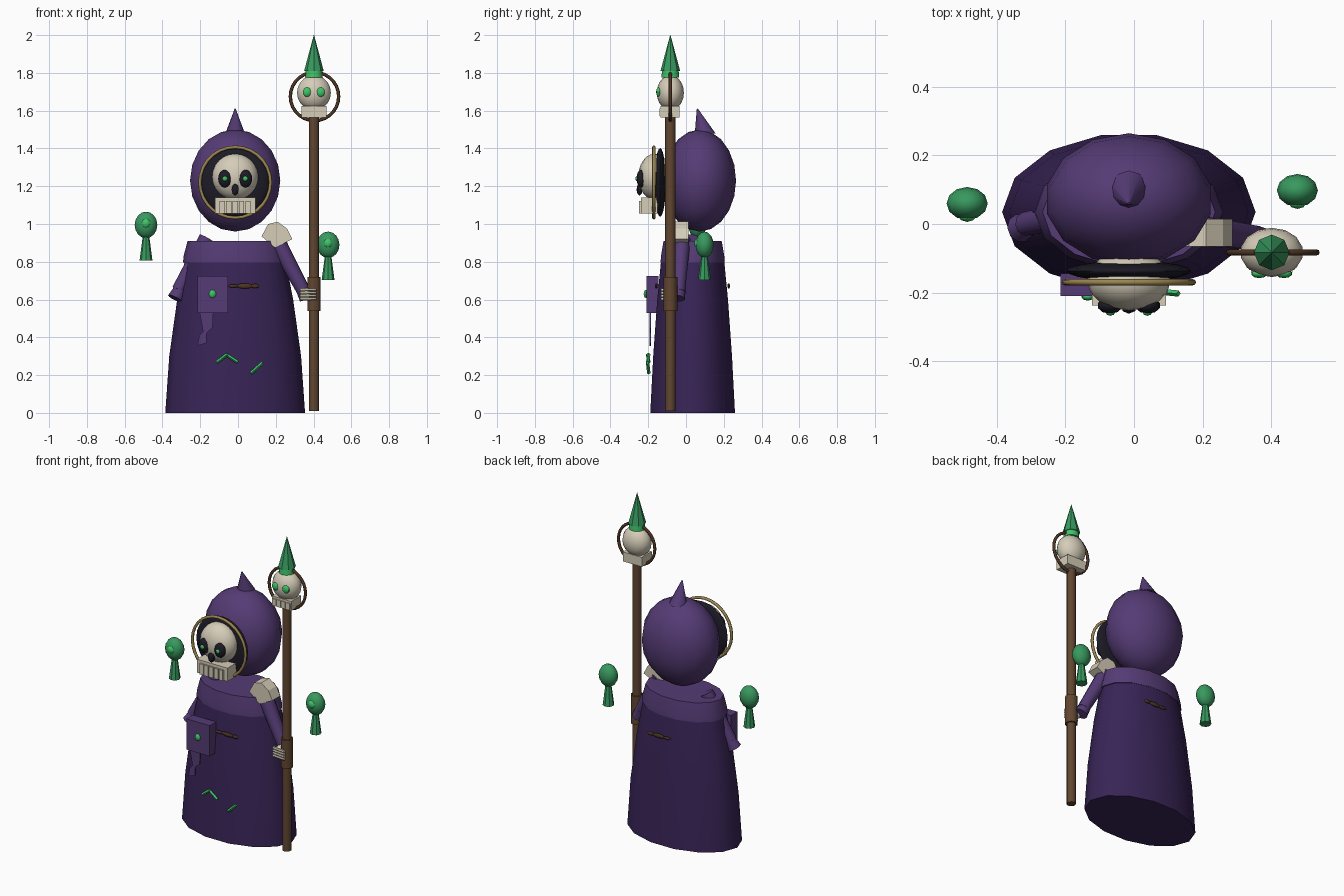
import bpy, bmesh, math
from mathutils import Vector, Matrix

if "Cube" in bpy.data.objects:
    bpy.data.objects.remove(bpy.data.objects["Cube"])


def mat(name, hexa):
    m = bpy.data.materials.new(name)
    c = [int(hexa[i:i + 2], 16) / 255 for i in (0, 2, 4)]
    m.diffuse_color = [((v + .055) / 1.055) ** 2.4 if v > .04 else v / 12.92 for v in c] + [1]
    m.use_nodes = True
    m.node_tree.nodes["Principled BSDF"].inputs["Base Color"].default_value = m.diffuse_color
    return m


ROBE = mat("robe purple", "382456")
HOOD = mat("hood purple", "553b75")
BONE = mat("bone", "d6cdb9")
DARK = mat("void black", "1c1b25")
GOLD = mat("dull gold", "9c8650")
WOOD = mat("wood brown", "614630")
BARK = mat("dark brown", "4d3523")
SPIRIT = mat("spirit green", "38995f")
GLOW = mat("glow green", "3fc468")


def finish(name, bm, material, smooth=0):
    bmesh.ops.recalc_face_normals(bm, faces=bm.faces)
    me = bpy.data.meshes.new(name)
    bm.to_mesh(me)
    bm.free()
    ob = bpy.data.objects.new(name, me)
    bpy.context.collection.objects.link(ob)
    me.materials.append(material)
    if smooth:
        bpy.ops.object.select_all(action='DESELECT')
        ob.select_set(True)
        bpy.context.view_layer.objects.active = ob
        bpy.ops.object.shade_smooth_by_angle(angle=math.radians(smooth))
    return ob


def ball(name, loc, size, material, seg=14, rings=10):
    bm = bmesh.new()
    bmesh.ops.create_uvsphere(bm, u_segments=seg, v_segments=rings, radius=1,
                              matrix=Matrix.Translation(loc) @ Matrix.Diagonal((*size, 1)))
    return finish(name, bm, material, 50)


def box(name, lo, hi, material):
    lo, hi = Vector(lo), Vector(hi)
    bm = bmesh.new()
    bmesh.ops.create_cube(bm, size=1, matrix=Matrix.Translation((lo + hi) / 2)
                          @ Matrix.Diagonal((*(hi - lo), 1)))
    return finish(name, bm, material)


def rod(name, a, b, r1, r2, material, seg=10, smooth=40):
    a, b = Vector(a), Vector(b)
    d = b - a
    m = Matrix.Translation((a + b) / 2) @ Vector((0, 0, 1)).rotation_difference(d).to_matrix().to_4x4()
    bm = bmesh.new()
    bmesh.ops.create_cone(bm, cap_ends=True, segments=seg, radius1=r1, radius2=r2,
                          depth=d.length, matrix=m)
    return finish(name, bm, material, smooth)


def plate(name, outline, y0, y1, material):
    # outline in x, z pushed from y0 to y1
    bm = bmesh.new()
    f = bm.faces.new([bm.verts.new((x, y0, z)) for x, z in outline])
    ext = bmesh.ops.extrude_face_region(bm, geom=[f], use_keep_orig=True)
    for v in ext['geom']:
        if isinstance(v, bmesh.types.BMVert):
            v.co.y = y1
    return finish(name, bm, material)


def loft(name, rings, center, material, seg=14):
    # stacked ellipses given as (z, x radius, y radius)
    bm = bmesh.new()
    loops = [[bm.verts.new((center[0] + rx * math.cos(i * math.tau / seg),
                            center[1] + ry * math.sin(i * math.tau / seg), z)) for i in range(seg)]
             for z, rx, ry in rings]
    for a, b in zip(loops, loops[1:]):
        for i in range(seg):
            j = (i + 1) % seg
            bm.faces.new((a[i], a[j], b[j], b[i]))
    bm.faces.new(loops[0])
    bm.faces.new(loops[-1])
    return finish(name, bm, material, 50)


def hoop(name, loc, radius, thick, material, seg=28, sides=8):
    # upright ring facing the front
    bm = bmesh.new()
    loops = []
    for i in range(seg):
        a = i * math.tau / seg
        loops.append([bm.verts.new((
            loc[0] + (radius + thick * math.cos(t)) * math.cos(a),
            loc[1] + thick * math.sin(t),
            loc[2] + (radius + thick * math.cos(t)) * math.sin(a)))
            for t in (k * math.tau / sides for k in range(sides))])
    for i in range(seg):
        a, b = loops[i], loops[(i + 1) % seg]
        for k in range(sides):
            n = (k + 1) % sides
            bm.faces.new((a[k], a[n], b[n], b[k]))
    return finish(name, bm, material, 60)


CX = -.015  # body centre line

# Robe and collar
loft("robe", [(0, .37, .23), (.3, .349, .214), (.6, .307, .192), (.8, .268, .172), (.9, .25, .158)],
     (CX, .035), ROBE)
loft("collar", [(.795, .276, .174), (.83, .273, .172), (.91, .252, .158)], (CX, .035), HOOD)

# Hood with its leaning tip
ball("hood", (CX, .072, 1.23), (.245, .193, .27), HOOD)
rod("hood_tip", (CX, .1, 1.465), (CX, .06, 1.61), .058, .003, HOOD, 10)

# Face opening, rim and skull
ball("face_void", (CX, -.137, 1.22), (.182, .03, .182), DARK, 20, 12)
hoop("hood_rim", (CX, -.17, 1.22), .187, .009, GOLD)
ball("skull", (CX, -.165, 1.25), (.122, .088, .122), BONE, 16, 12)
box("jaw", (-.123, -.238, 1.055), (.093, -.15, 1.14), BONE)
for i in range(5):
    x = CX + (i - 2) * .034
    box("tooth", (x - .014, -.249, 1.055), (x + .014, -.235, 1.122), BONE)
for s in (-1, 1):
    ball("eye_socket", (CX + s * .055, -.238, 1.24), (.037, .024, .047), DARK, 10, 8)
    ball("eye_glow", (CX + s * .054, -.258, 1.24), (.014, .01, .014), GLOW, 8, 6)
ball("nose_hole", (CX, -.246, 1.182), (.022, .016, .032), DARK, 6, 4)

# Arms and shoulder armour
rod("right_sleeve", (.2, -.02, .92), (.35, -.04, .64), .046, .036, HOOD)
rod("right_cuff", (.335, -.036, .665), (.362, -.045, .607), .034, .04, HOOD)
rod("left_sleeve", (-.165, .03, .925), (-.315, .0, .65), .042, .036, HOOD)
rod("left_cuff", (-.303, .003, .665), (-.332, -.012, .605), .03, .042, HOOD)
plate("shoulder_guard", [(.125, .935), (.16, 1.0), (.21, 1.012), (.26, .975), (.288, .92), (.195, .875)],
      -.066, .014, BONE)

# Fist around the staff
ball("hand", (.362, -.085, .63), (.038, .038, .034), BONE, 8, 6)
for i in range(4):
    z = .604 + i * .016
    rod("finger", (.33, -.115, z), (.415, -.126, z), .009, .008, BONE, 6)

# Staff
SX, SY = .402, -.083
rod("staff_shaft", (SX, SY, .01), (SX, SY, 1.58), .027, .027, WOOD)
rod("staff_grip", (SX, SY, .54), (SX, SY, .72), .037, .037, WOOD)
hoop("staff_hoop", (SX + .003, SY, 1.675), .128, .009, BARK)
ball("staff_skull", (SX, SY, 1.695), (.092, .072, .093), BONE)
box("staff_jaw", (SX - .067, -.135, 1.565), (SX + .067, -.035, 1.625), BONE)
for i in range(4):
    x = SX + (i - 1.5) * .032
    box("staff_tooth", (x - .012, -.141, 1.572), (x + .012, -.13, 1.612), BONE)
for s in (-1, 1):
    ball("staff_eye", (SX + s * .036, -.145, 1.698), (.024, .013, .025), GLOW, 10, 8)
rod("crystal_base", (SX, SY, 1.775), (SX, SY, 1.825), .047, .043, GLOW, 12)
rod("crystal", (SX, SY, 1.81), (SX, SY, 2.0), .052, .001, SPIRIT, 8, 0)

# Book with gem and torn cloth below
box("book", (-.215, -.21, .53), (-.052, -.145, .725), HOOD)
ball("book_gem", (-.135, -.212, .63), (.019, .012, .022), GLOW, 8, 6)
plate("torn_cloth", [(-.205, .54), (-.13, .54), (-.135, .45), (-.165, .425), (-.168, .37),
                     (-.215, .355), (-.205, .41), (-.185, .43)], -.193, -.184, HOOD)

# Belt scraps at front and back
for y in (-.157, .226):
    for x, w, h in ((-.025, .03, .009), (.035, .045, .014), (.09, .022, .012)):
        ball("belt_scrap", (x, y, .672), (w, .007, h), BARK, 8, 6)

# Glowing runes on the hem
for a, b in (((-.112, .268), (-.057, .31)), ((-.065, .31), (-.002, .268)), ((.068, .21), (.13, .265))):
    rod("rune", (a[0], -.197, a[1]), (b[0], -.203, b[1]), .009, .009, GLOW, 4, 0)

# Floating spirits
for x, y, z in ((-.487, .06, .995), (.477, .098, .89)):
    ball("spirit_head", (x, y, z), (.06, .048, .07), SPIRIT, 12, 8)
    ball("spirit_glow", (x, y - .036, z + .008), (.026, .018, .026), GLOW, 8, 6)
    rod("spirit_tail", (x, y, z - .187), (x, y, z - .05), .034, .016, SPIRIT, 8, 0)
